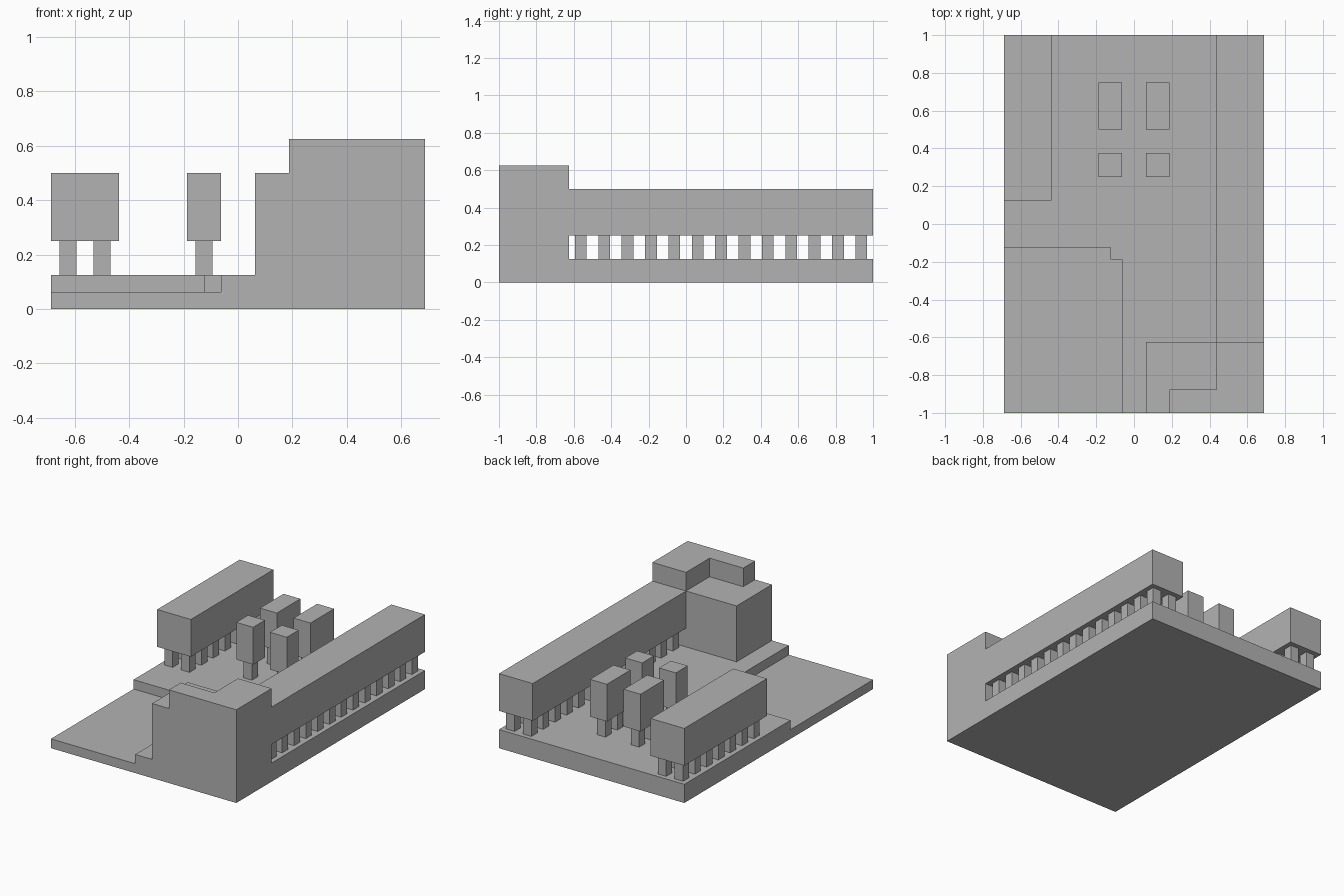
import bpy
import bmesh

U = 1 / 16  # building module

cube = bpy.data.objects.get("Cube")
if cube:
    bpy.data.objects.remove(cube, do_unlink=True)

stone = bpy.data.materials.new("plain_grey")
stone.use_nodes = True
GREY = (0.45, 0.45, 0.45, 1)
stone.diffuse_color = GREY
stone.node_tree.nodes["Principled BSDF"].inputs["Base Color"].default_value = GREY


def prism(bm, outline, z0, z1):
    """Extrude a counter-clockwise outline, given in modules."""
    face = bm.faces.new([bm.verts.new((x * U, y * U, z0 * U)) for x, y in outline])
    top = bmesh.ops.extrude_face_region(bm, geom=[face], use_keep_orig=True)["geom"]
    verts = [g for g in top if isinstance(g, bmesh.types.BMVert)]
    bmesh.ops.translate(bm, verts=verts, vec=(0, 0, (z1 - z0) * U))


def rect(x0, x1, y0, y1):
    return [(x0, y0), (x1, y0), (x1, y1), (x0, y1)]


def part(name, outlines, z0, z1):
    bm = bmesh.new()
    for outline in outlines:
        prism(bm, outline, z0, z1)
    bmesh.ops.recalc_face_normals(bm, faces=bm.faces)
    mesh = bpy.data.meshes.new(name)
    bm.to_mesh(mesh)
    bm.free()
    mesh.materials.append(stone)
    obj = bpy.data.objects.new(name, mesh)
    bpy.context.collection.objects.link(obj)
    return obj


def posts(xs, ys):
    return [rect(x - .5, x + .5, y - .5, y + .5) for x in xs for y in ys]


# Ground slab and the stepped terrace on it
part("ground_slab", [rect(-11, 11, -16, 16)], 0, 1)
part("terrace", [[(-1, -16), (11, -16), (11, 16), (-11, 16),
                  (-11, -2), (-2, -2), (-2, -3), (-1, -3)]], 1, 2)

# Corner tower with an L-shaped raised roof
part("tower", [rect(1, 11, -16, -10)], 2, 8)
part("tower_roof", [[(3, -16), (11, -16), (11, -10), (7, -10), (7, -14), (3, -14)]], 8, 10)

# Long raised galleries on double rows of posts
part("left_gallery", [rect(7, 11, -10, 16)], 4, 8)
part("left_gallery_posts", posts((8, 10), range(-9, 16, 2)), 2, 4)
part("right_gallery", [rect(-11, -7, 2, 16)], 4, 8)
part("right_gallery_posts", posts((-10, -8), range(3, 16, 2)), 2, 4)

# Four raised blocks in the courtyard
for side, x in (("left", 2), ("right", -2)):
    part(side + "_long_block", [rect(x - 1, x + 1, 8, 12)], 4, 8)
    part(side + "_long_block_posts", posts((x,), (9, 11)), 2, 4)
    part(side + "_short_block", [rect(x - 1, x + 1, 4, 6)], 4, 8)
    part(side + "_short_block_post", posts((x,), (5,)), 2, 4)
